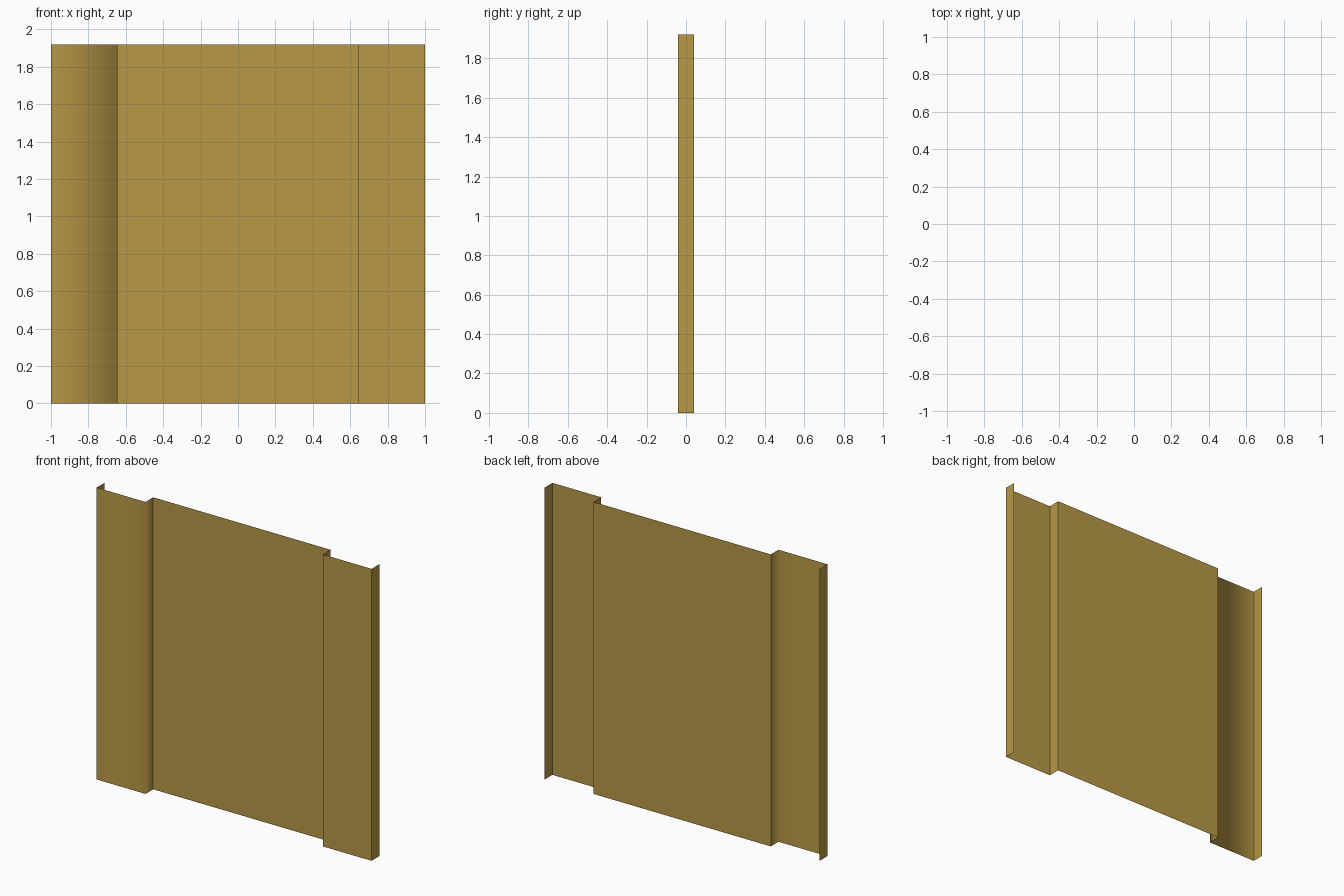
import bpy
import bmesh

if "Cube" in bpy.data.objects:
    bpy.data.objects.remove(bpy.data.objects["Cube"])

HEIGHT = 1.92
DEPTH = 0.04
STEP = 0.645

# Single-sheet plan profile: end flange, front strip, return, recessed panel, mirrored
half = [(-1.0, DEPTH), (-1.0, -DEPTH), (-STEP, -DEPTH), (-STEP, DEPTH)]
profile = half + [(-x, y) for x, y in reversed(half)]

mat = bpy.data.materials.new("ochre metal")
mat.diffuse_color = (0.479, 0.318, 0.061, 1.0)
mat.use_nodes = True
mat.node_tree.nodes["Principled BSDF"].inputs["Base Color"].default_value = mat.diffuse_color

# Sheet extruded straight up
bm = bmesh.new()
low = [bm.verts.new((x, y, 0)) for x, y in profile]
high = [bm.verts.new((x, y, HEIGHT)) for x, y in profile]
for i in range(len(profile) - 1):
    face = bm.faces.new((low[i], low[i + 1], high[i + 1], high[i]))
    face.smooth = True

# All folds are crisp except the rounded-looking one on the left strip
for i in range(len(profile)):
    bm.edges.get((low[i], high[i])).smooth = (i == 2)

mesh = bpy.data.meshes.new("folded_panel")
bm.to_mesh(mesh)
bm.free()
mesh.materials.append(mat)
panel = bpy.data.objects.new("folded_panel", mesh)
bpy.context.collection.objects.link(panel)
